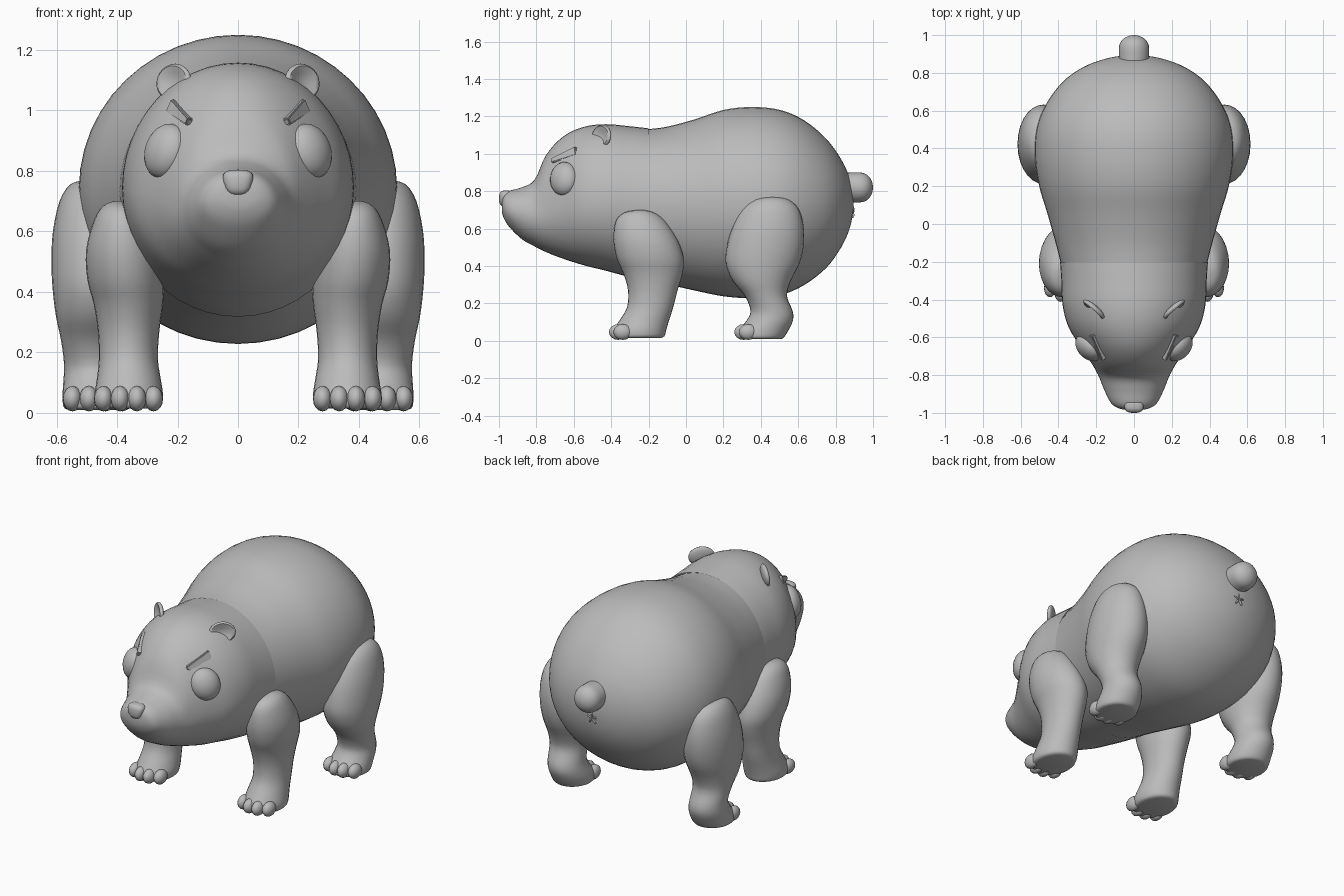
import bpy, bmesh, math
from mathutils import Matrix, Vector

if "Cube" in bpy.data.objects:
    bpy.data.objects.remove(bpy.data.objects["Cube"])

grey = bpy.data.materials.new("plain grey")
grey.diffuse_color = (0.5, 0.5, 0.5, 1)
grey.use_nodes = True
grey.node_tree.nodes["Principled BSDF"].inputs["Base Color"].default_value = grey.diffuse_color


def finish(bm, name, mirror=False, angle=50):
    bmesh.ops.recalc_face_normals(bm, faces=bm.faces)
    me = bpy.data.meshes.new(name)
    bm.to_mesh(me)
    bm.free()
    me.materials.append(grey)
    ob = bpy.data.objects.new(name, me)
    bpy.context.collection.objects.link(ob)
    bpy.ops.object.select_all(action='DESELECT')
    bpy.context.view_layer.objects.active = ob
    ob.select_set(True)
    bpy.ops.object.shade_smooth_by_angle(angle=math.radians(angle))
    if mirror:
        ob.modifiers.new("mirror", 'MIRROR').use_clip = False
    return ob


def spline(keys, steps):
    """Smooth curve through rows of numbers."""
    out = []
    for i in range(len(keys) - 1):
        a, b, c, d = (keys[max(0, min(len(keys) - 1, i + k))] for k in (-1, 0, 1, 2))
        for s in range(steps):
            t = s / steps
            out.append([0.5 * (2 * q + (r - p) * t + (2 * p - 5 * q + 4 * r - w) * t * t
                               + (3 * q - p - 3 * r + w) * t ** 3)
                        for p, q, r, w in zip(a, b, c, d)])
    return out + [list(keys[-1])]


def loft(bm, rings, cap_start=True, cap_end=True):
    loops = [[bm.verts.new(p) for p in ring] for ring in rings]
    n = len(loops[0])
    for a, b in zip(loops, loops[1:]):
        for i in range(n):
            bm.faces.new((a[i], a[(i + 1) % n], b[(i + 1) % n], b[i]))
    if cap_start:
        bm.faces.new(loops[0])
    if cap_end:
        bm.faces.new(loops[-1])


def torso_ring(y, top, bottom, half, widest, n=48):
    pts = []
    for i in range(n):
        a = 2 * math.pi * i / n
        s = math.sin(a)
        z = widest + s * ((top - widest) if s > 0 else (widest - bottom))
        pts.append((half * math.cos(a), y, z))
    return pts


def leg_ring(z, y0, y1, x0, x1, n=28):
    return [((x0 + x1) / 2 + (x1 - x0) / 2 * math.cos(2 * math.pi * i / n),
             (y0 + y1) / 2 + (y1 - y0) / 2 * math.sin(2 * math.pi * i / n), z)
            for i in range(n)]


def ellipsoid(bm, centre, size, rot=Matrix(), seg=24):
    m = Matrix.Translation(centre) @ rot @ Matrix.Diagonal((*size, 1))
    return bmesh.ops.create_uvsphere(bm, u_segments=seg, v_segments=seg // 2,
                                     radius=1, matrix=m)['verts']


def axes(x, y, z):
    """Rotation matrix from three column directions."""
    return Matrix((x, y, z)).transposed().to_4x4()


# Head: y, top, bottom, half width, height of widest point
head = [(-0.985, 0.735, 0.70, 0.025, 0.715), (-0.978, 0.775, 0.665, 0.075, 0.715),
        (-0.95, 0.80, 0.615, 0.12, 0.70), (-0.88, 0.82, 0.545, 0.157, 0.68),
        (-0.81, 0.86, 0.505, 0.185, 0.67), (-0.75, 0.99, 0.475, 0.217, 0.68),
        (-0.66, 1.09, 0.44, 0.275, 0.71), (-0.55, 1.143, 0.405, 0.345, 0.73),
        (-0.43, 1.158, 0.375, 0.378, 0.745), (-0.30, 1.147, 0.34, 0.385, 0.74),
        (-0.20, 1.136, 0.318, 0.392, 0.73)]
bm = bmesh.new()
loft(bm, [torso_ring(*r) for r in spline(head, 4)], cap_end=False)
finish(bm, "head")

# Body
body = [(-0.21, 1.131, 0.323, 0.387, 0.73), (-0.10, 1.145, 0.302, 0.415, 0.73),
        (0.05, 1.185, 0.268, 0.457, 0.73), (0.20, 1.234, 0.238, 0.502, 0.735),
        (0.35, 1.25, 0.228, 0.525, 0.74), (0.50, 1.235, 0.243, 0.517, 0.74),
        (0.63, 1.18, 0.297, 0.468, 0.74), (0.75, 1.08, 0.39, 0.38, 0.735),
        (0.83, 0.97, 0.50, 0.27, 0.735), (0.875, 0.87, 0.60, 0.15, 0.735),
        (0.893, 0.78, 0.69, 0.05, 0.735), (0.895, 0.74, 0.73, 0.005, 0.735)]
bm = bmesh.new()
loft(bm, [torso_ring(*r) for r in spline(body, 4)], cap_start=False)
finish(bm, "body")

# Legs: height, y range, x range
front_leg = [(0.70, -0.26, -0.23, 0.38, 0.41), (0.685, -0.33, -0.17, 0.33, 0.445),
             (0.64, -0.375, -0.11, 0.29, 0.475), (0.54, -0.388, -0.045, 0.255, 0.502),
             (0.44, -0.37, -0.012, 0.245, 0.498), (0.36, -0.335, -0.018, 0.248, 0.477),
             (0.27, -0.31, -0.045, 0.26, 0.463), (0.18, -0.315, -0.068, 0.265, 0.46),
             (0.11, -0.355, -0.09, 0.255, 0.467), (0.06, -0.385, -0.105, 0.248, 0.475),
             (0.025, -0.385, -0.115, 0.255, 0.472), (0.015, -0.37, -0.135, 0.27, 0.455)]
hind_leg = [(0.77, 0.44, 0.48, 0.47, 0.51), (0.755, 0.36, 0.55, 0.42, 0.555),
            (0.70, 0.295, 0.605, 0.38, 0.59), (0.60, 0.245, 0.63, 0.35, 0.612),
            (0.50, 0.218, 0.628, 0.335, 0.617), (0.41, 0.213, 0.605, 0.335, 0.613),
            (0.32, 0.25, 0.56, 0.35, 0.602), (0.24, 0.315, 0.54, 0.37, 0.585),
            (0.16, 0.345, 0.57, 0.37, 0.575), (0.11, 0.325, 0.572, 0.36, 0.577),
            (0.06, 0.285, 0.55, 0.35, 0.58), (0.02, 0.28, 0.525, 0.355, 0.577),
            (0.01, 0.30, 0.51, 0.37, 0.56)]
for name, rows, toe_x, toe_y in (("front", front_leg, 0.362, -0.362),
                                 ("hind", hind_leg, 0.465, 0.308)):
    bm = bmesh.new()
    loft(bm, [leg_ring(*r) for r in spline(rows, 3)])
    finish(bm, name + "_leg", True)
    # Four toes on an arc
    bm = bmesh.new()
    for k in (-1.5, -0.5, 0.5, 1.5):
        ellipsoid(bm, (toe_x + k * 0.055, toe_y + 0.012 * (k * k - 0.25), 0.047),
                  (0.032, 0.05, 0.042), seg=16)
    finish(bm, name + "_toes", True)

# Eyes: tilted, tops leaning inwards
bm = bmesh.new()
n = Vector((0.72, -0.65, 0.2)).normalized()
up = Vector((-0.40, -0.15, 0.95))
side = up.cross(n).normalized()
up = n.cross(side)
ellipsoid(bm, (0.237, -0.652, 0.865), (0.084, 0.094, 0.06), axes(side, up, n))
finish(bm, "eye", True)

# Eyebrows: tapered bars, thicker at the outer end
bm = bmesh.new()
out = Vector((0.72, -0.66, 0.2)).normalized()
along = Vector((0.065, 0.145, 0.05)).normalized()
rise = out.cross(along).normalized()
if rise.z < 0:
    rise = -rise
bar = []
for p, h in ((Vector((0.157, -0.712, 0.96)), 0.012), (Vector((0.219, -0.58, 1.013)), 0.025)):
    bar.append([p + rise * h * a + out * 0.018 * b
                for a, b in ((-1, -1), (1, -1), (1, 1), (-1, 1))])
loft(bm, bar)
bmesh.ops.bevel(bm, geom=bm.edges[:], offset=0.004, segments=2, affect='EDGES')
finish(bm, "eyebrow", True)

# Ears: flat discs with a dished front
bm = bmesh.new()
n = Vector((0.65, -0.74, 0.12)).normalized()
side = Vector((0, 0, 1)).cross(n).normalized()
verts = ellipsoid(bm, (0, 0, 0), (1, 1, 1))
for v in verts:
    r = math.hypot(v.co.x, v.co.y)
    if v.co.z > 0 and r < 0.85:
        v.co.z -= 1.1 * (1 - (r / 0.85) ** 2)
m = Matrix.Translation((0.212, -0.452, 1.093)) @ axes(side, n.cross(side), n) \
    @ Matrix.Diagonal((0.074, 0.062, 0.022, 1))
bm.transform(m)
finish(bm, "ear", True)

# Nose: rounded block, narrower below
bm = bmesh.new()
for v in ellipsoid(bm, (0, 0, 0), (1, 1, 1)):
    x, y, z = (math.copysign(abs(c) ** 0.7, c) for c in v.co)
    v.co = (x * (0.048 + 0.01 * z), -0.963 + y * 0.037, 0.761 + z * 0.043)
finish(bm, "nose")

# Tail: stubby dome
bm = bmesh.new()
prof = [(0.85, 0.078), (0.90, 0.08), (0.945, 0.078), (0.975, 0.062), (0.993, 0.035), (1.0, 0.006)]
loft(bm, [[(r * math.cos(i * math.pi / 14), y, 0.82 + r * math.sin(i * math.pi / 14))
           for i in range(28)] for y, r in spline(prof, 3)])
finish(bm, "tail")

# Small star crease under the tail
bm = bmesh.new()
for k in range(5):
    a = math.radians(90 + 72 * k)
    d = Vector((math.cos(a), 0, math.sin(a)))
    rot = axes(d, Vector((0, 1, 0)), d.cross(Vector((0, 1, 0))))
    ellipsoid(bm, Vector((0, 0.89, 0.687)) + d * 0.017, (0.021, 0.011, 0.006), rot, 10)
finish(bm, "rear_star")
